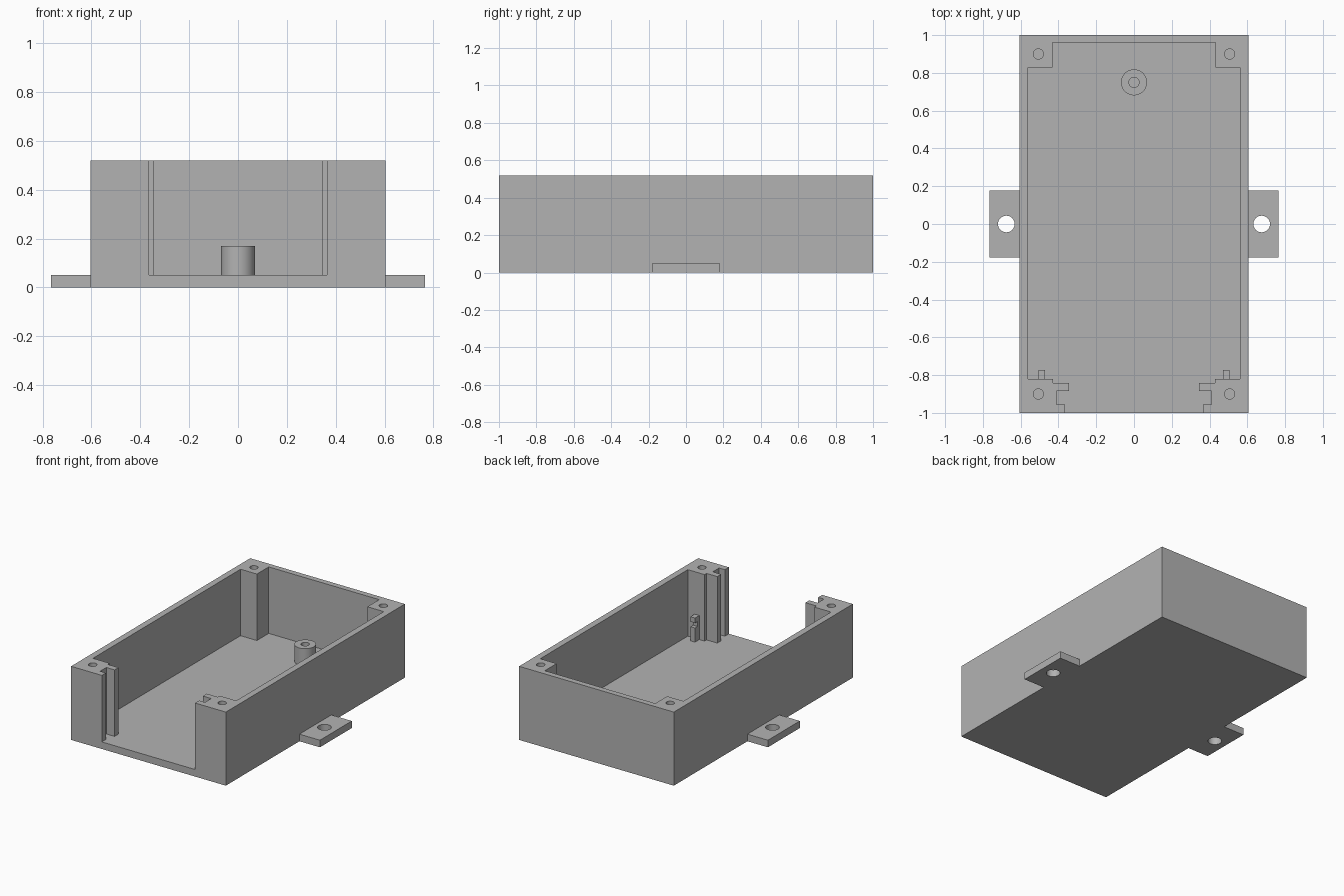
import bpy, bmesh, math

cube = bpy.data.objects.get("Cube")
if cube:
    bpy.data.objects.remove(cube, do_unlink=True)

grey = bpy.data.materials.new("plain grey")
grey.use_nodes = True
GREY = (0.45, 0.45, 0.45, 1)
grey.diffuse_color = GREY
grey.node_tree.nodes["Principled BSDF"].inputs["Base Color"].default_value = GREY

HALF_W, HEIGHT, FLOOR = 0.605, 0.52, 0.05
SCREW_R = 0.027


def prism(name, outline, z0, z1):
    """Extrude a flat outline between two heights."""
    bm = bmesh.new()
    face = bm.faces.new([bm.verts.new((x, y, z0)) for x, y in outline])
    out = bmesh.ops.extrude_face_region(bm, geom=[face])
    top = [g for g in out["geom"] if isinstance(g, bmesh.types.BMVert)]
    bmesh.ops.translate(bm, verts=top, vec=(0, 0, z1 - z0))
    bmesh.ops.recalc_face_normals(bm, faces=bm.faces)
    mesh = bpy.data.meshes.new(name)
    bm.to_mesh(mesh)
    bm.free()
    mesh.materials.append(grey)
    obj = bpy.data.objects.new(name, mesh)
    bpy.context.collection.objects.link(obj)
    return obj


def box(name, x0, x1, y0, y1, z0, z1):
    return prism(name, [(x0, y0), (x1, y0), (x1, y1), (x0, y1)], z0, z1)


def cylinder(name, x, y, r, z0, z1, n=40):
    angles = [math.tau * i / n for i in range(n)]
    return prism(name, [(x + r * math.cos(a), y + r * math.sin(a)) for a in angles], z0, z1)


def cut(obj, cutter):
    """Subtract the cutter, then discard it."""
    mod = obj.modifiers.new("cut", "BOOLEAN")
    mod.operation, mod.solver, mod.object = "DIFFERENCE", "EXACT", cutter
    bpy.context.view_layer.objects.active = obj
    bpy.ops.object.modifier_apply(modifier=mod.name)
    bpy.data.objects.remove(cutter, do_unlink=True)


def smooth(obj):
    bpy.ops.object.select_all(action="DESELECT")
    obj.select_set(True)
    bpy.context.view_layer.objects.active = obj
    bpy.ops.object.shade_smooth_by_angle(angle=math.radians(30))


# Open-fronted tray: half of the cavity outline, mirrored across x
tray = box("tray", -HALF_W, HALF_W, -1, 1, 0, HEIGHT)
half = [(0.365, -1.1), (0.365, -0.955), (0.41, -0.955), (0.41, -0.885),
        (0.345, -0.885), (0.345, -0.842), (0.43, -0.842), (0.43, -0.82),
        (0.56, -0.82), (0.56, 0.828), (0.432, 0.828), (0.432, 0.96)]
cavity = half + [(-x, y) for x, y in reversed(half)]
cut(tray, prism("cavity_cutter", cavity, FLOOR, HEIGHT + 0.1))

# Lid screw holes in the four corner posts
for sx in (-1, 1):
    for sy in (-1, 1):
        cut(tray, cylinder("screw_cutter", sx * 0.506, sy * 0.9, SCREW_R, 0.15, HEIGHT + 0.1))
smooth(tray)

# Standoff on the floor near the back
standoff = cylinder("standoff", 0, 0.75, 0.069, FLOOR, 0.17)
cut(standoff, cylinder("standoff_cutter", 0, 0.75, SCREW_R, FLOOR - 0.1, 0.3))
smooth(standoff)

for side, s in (("left", 1), ("right", -1)):
    # Side mounting tab with a through hole
    tab = box(side + "_mounting_tab", s * HALF_W, s * 0.765, -0.178, 0.178, 0, FLOOR)
    cut(tab, cylinder("tab_cutter", s * 0.676, 0, 0.044, -0.1, 0.2))
    smooth(tab)

    # Notched board clip standing against the front post
    clip = box(side + "_board_clip", s * 0.47, s * 0.506, -0.82, -0.772, FLOOR, 0.22)
    cut(clip, box("notch_cutter", s * 0.4, s * 0.6, -0.8, -0.7, 0.15, 0.185))
